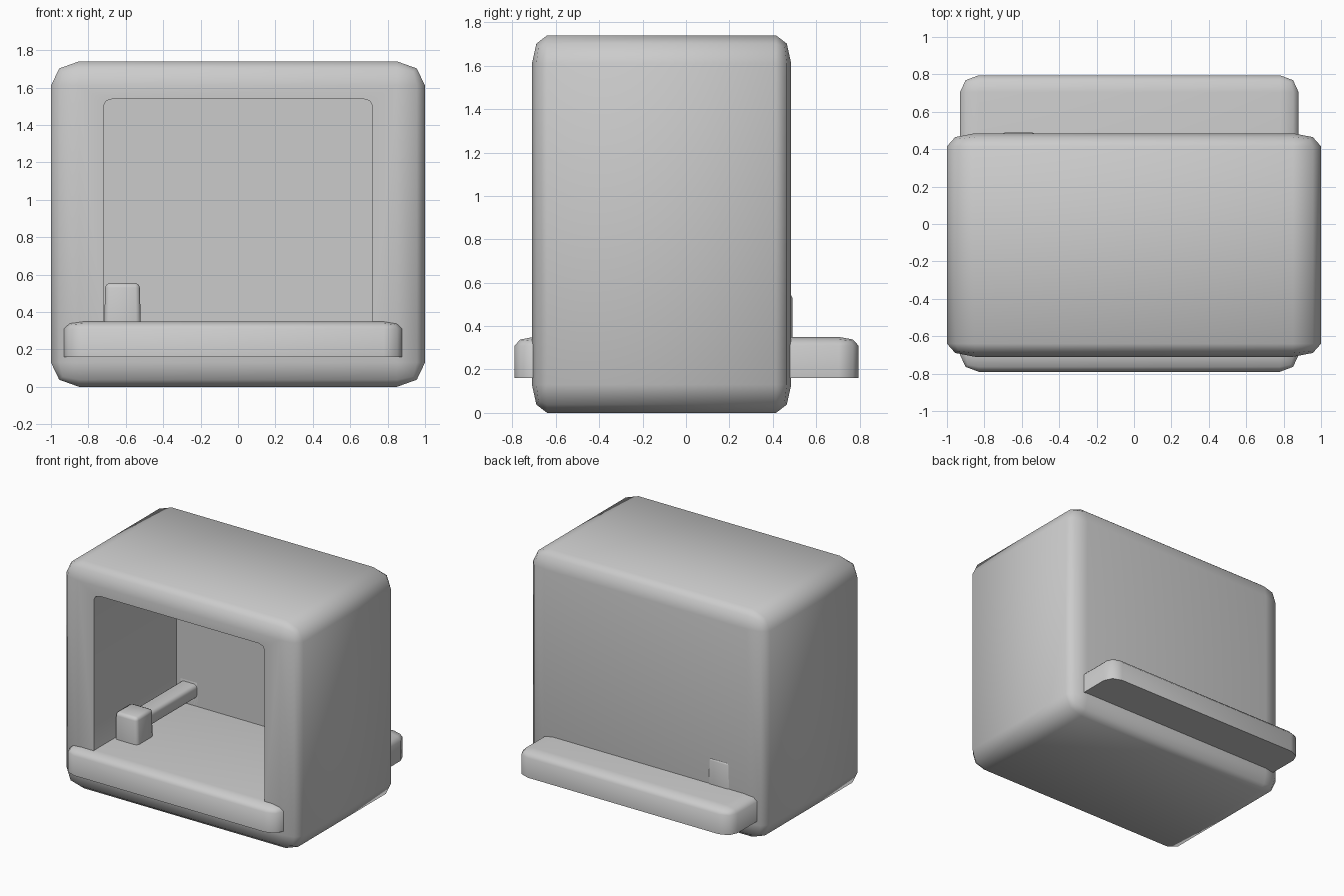
import bpy, bmesh, math
from mathutils import Vector

cube = bpy.data.objects.get("Cube")
if cube:
    bpy.data.objects.remove(cube, do_unlink=True)

grey = bpy.data.materials.new("plain_grey")
grey.use_nodes = True
grey.diffuse_color = (0.6, 0.6, 0.6, 1)
grey.node_tree.nodes["Principled BSDF"].inputs["Base Color"].default_value = (0.6, 0.6, 0.6, 1)


def rounded_box(name, low, high, radius, pick=lambda a, b: True, taper=1.0):
    """Box whose picked edges are rounded by a separate radius along each axis."""
    low, high, radius = Vector(low), Vector(high), Vector(radius)
    size, mid = high - low, (low + high) / 2
    bm = bmesh.new()
    bmesh.ops.create_cube(bm, size=1)
    edges = [e for e in bm.edges if pick(e.verts[0].co, e.verts[1].co)]
    for v in bm.verts:
        v.co = Vector(c * s / r for c, s, r in zip(v.co, size, radius))
    bmesh.ops.bevel(bm, geom=edges, offset=1, segments=2, profile=0.5, affect='EDGES')
    for v in bm.verts:
        v.co = mid + Vector(c * r for c, r in zip(v.co, radius))
        if v.co.z > mid.z:
            v.co.x = mid.x + (v.co.x - mid.x) * taper
    mesh = bpy.data.meshes.new(name)
    bm.to_mesh(mesh)
    bm.free()
    mesh.materials.append(grey)
    obj = bpy.data.objects.new(name, mesh)
    bpy.context.collection.objects.link(obj)
    return obj


def smooth(obj, degrees):
    bpy.ops.object.select_all(action='DESELECT')
    obj.select_set(True)
    bpy.context.view_layer.objects.active = obj
    bpy.ops.object.shade_smooth_by_angle(angle=math.radians(degrees))


def not_bottom(a, b):
    return a.z > 0 or b.z > 0


def along_y(a, b):
    return abs(a.y - b.y) > 0.5


# Housing with a cavity open to the front
housing = rounded_box("housing", (-1, -0.71, 0), (1, 0.485, 1.74), (0.15, 0.07, 0.13))
cutter = rounded_box("cavity_cutter", (-0.72, -1, 0.24), (0.72, 0.29, 1.54),
                     (0.05, 0.05, 0.04), along_y)
cut = housing.modifiers.new("cavity", 'BOOLEAN')
cut.operation = 'DIFFERENCE'
cut.solver = 'EXACT'
cut.object = cutter
bpy.context.view_layer.objects.active = housing
bpy.ops.object.modifier_apply(modifier=cut.name)
bpy.data.objects.remove(cutter, do_unlink=True)
smooth(housing, 50)

# Plate running through the housing: front ledge, cavity floor and rear ledge
plate = rounded_box("base_plate", (-0.93, -0.79, 0.16), (0.88, 0.795, 0.35),
                    (0.1, 0.09, 0.04), not_bottom)
smooth(plate, 50)

# Handle: two posts joined by a bar
for name, y in (("front_post", -0.47), ("rear_post", 0.29)):
    post = rounded_box(name, (-0.715, y, 0.34), (-0.52, y + 0.2, 0.555),
                       (0.025, 0.025, 0.025), not_bottom, 0.95)
    smooth(post, 50)
bar = rounded_box("handle_bar", (-0.685, -0.35, 0.41), (-0.55, 0.35, 0.515),
                  (0.025, 0.02, 0.025), along_y)
smooth(bar, 50)
